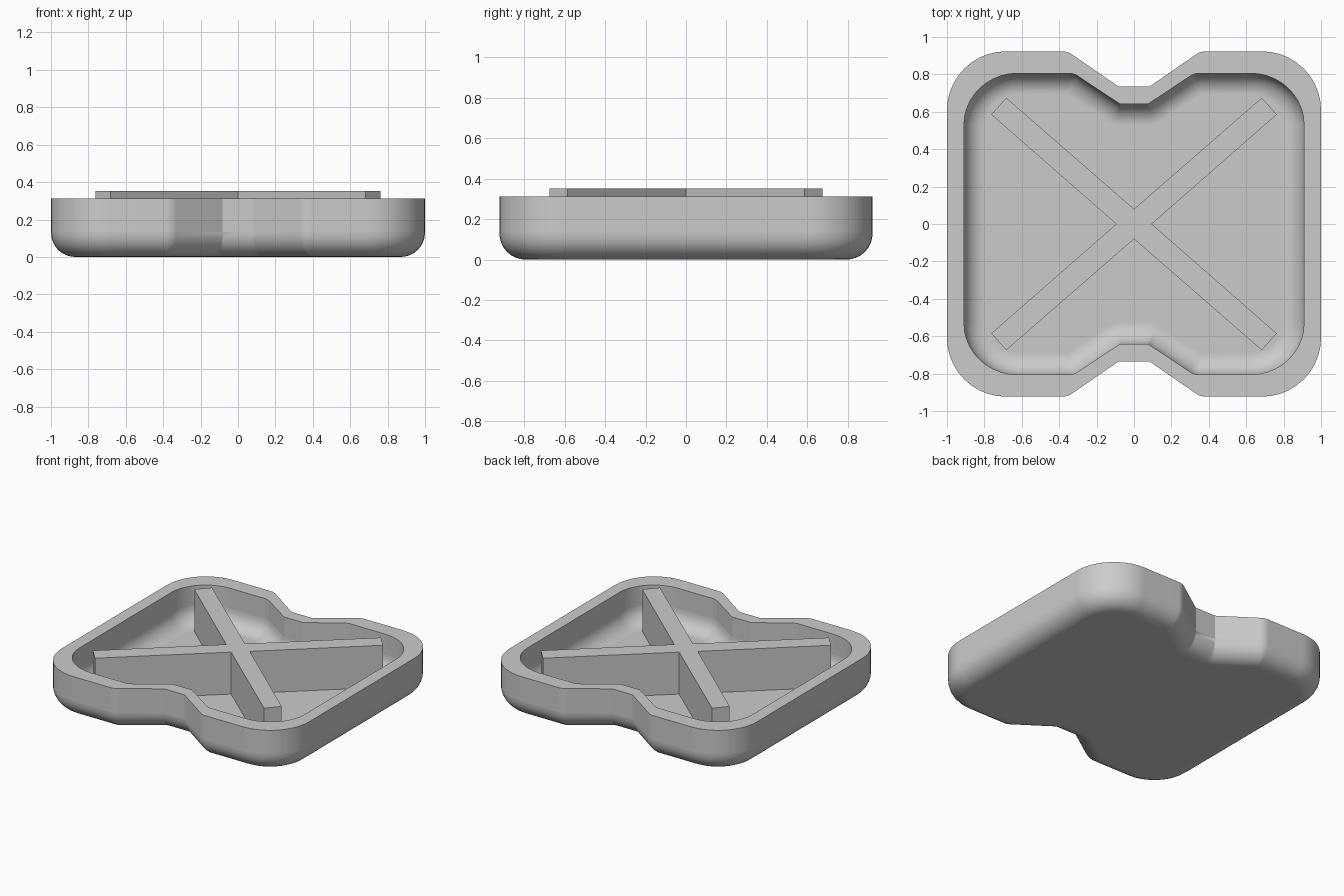
import bpy, bmesh, math
from mathutils import Vector

if "Cube" in bpy.data.objects:
    bpy.data.objects.remove(bpy.data.objects["Cube"], do_unlink=True)

grey = bpy.data.materials.new("plain grey")
grey.use_nodes = True
COLOUR = (0.6, 0.6, 0.6, 1)
grey.diffuse_color = COLOUR
grey.node_tree.nodes["Principled BSDF"].inputs["Base Color"].default_value = COLOUR


def finish(name, bm):
    bmesh.ops.remove_doubles(bm, verts=bm.verts, dist=0.0002)
    bmesh.ops.recalc_face_normals(bm, faces=bm.faces)
    mesh = bpy.data.meshes.new(name)
    bm.to_mesh(mesh)
    bm.free()
    mesh.materials.append(grey)
    obj = bpy.data.objects.new(name, mesh)
    bpy.context.collection.objects.link(obj)
    bpy.ops.object.select_all(action="DESELECT")
    obj.select_set(True)
    bpy.context.view_layer.objects.active = obj
    bpy.ops.object.shade_smooth_by_angle(angle=math.radians(30))
    # Keep the large flat faces evenly shaded
    weighted = obj.modifiers.new("flat_shading", "WEIGHTED_NORMAL")
    weighted.keep_sharp = True


def rounded_loop(points, inset, steps=10):
    """Inset the outline and round its corners; the point count stays fixed."""
    loop, n = [], len(points)
    for i, (p, r) in enumerate(points):
        p = Vector(p)
        a = (p - Vector(points[i - 1][0])).normalized()
        b = (Vector(points[(i + 1) % n][0]) - p).normalized()
        turn = math.atan2(a.cross(b), a.dot(b))
        side = math.copysign(1, turn)
        na, nb = Vector((-a.y, a.x)), Vector((-b.y, b.x))
        mitre = p + (na + nb) * inset / (1 + na.dot(nb))
        r = max(r - side * inset, 0)
        start = mitre - a * r * math.tan(abs(turn) / 2)
        centre = start + na * side * r
        arm = start - centre
        for k in range(steps + 1):
            t = turn * k / steps
            loop.append(centre + Vector((arm.x * math.cos(t) - arm.y * math.sin(t),
                                         arm.x * math.sin(t) + arm.y * math.cos(t))))
    return loop


RIM, FLOOR, FILLET = 0.312, 0.045, 0.13

# Outline with a notch at front and back: corner position and rounding radius
quarter = [((1, 0.923), 0.315), ((0.355, 0.923), 0.1), ((0.083, 0.735), 0.0)]
back = quarter + [((-x, y), r) for (x, y), r in reversed(quarter)]
outline = back + [((-x, -y), r) for (x, y), r in back]


def shell_layers(base, scale_x, scale_y, scale_z):
    """Loops from the rounded bottom edge up to the rim."""
    layers = []
    rise = FILLET * scale_z
    for k in range(9):
        t = math.pi / 2 * k / 8
        layers.append((FILLET * (1 - math.sin(t)), base + rise * (1 - math.cos(t))))
    layers += [(0, base + rise + 0.006), (0, RIM)]
    return [[(p.x * scale_x, p.y * scale_y, z) for p in rounded_loop(outline, inset)]
            for inset, z in layers]


# Tray: outside wall, flat rim, inside wall and floor
bm = bmesh.new()
layers = shell_layers(0, 1, 1, 1) + shell_layers(FLOOR, 0.909, 0.873, 0.9)[::-1]
rings = [[bm.verts.new(co) for co in layer] for layer in layers]
for low, high in zip(rings, rings[1:]):
    for i in range(len(low)):
        j = (i + 1) % len(low)
        bm.faces.new((low[i], low[j], high[j], high[i]))
bm.faces.new(rings[0][::-1])
bm.faces.new(rings[-1])
finish("tray", bm)

# Crossed divider standing on the tray floor
bm = bmesh.new()
tip = [(0.095, 0), (0.763, 0.585), (0.683, 0.675), (0, 0.08)]
half = tip + [(-x, y) for x, y in tip[-2:0:-1]]
cross = half + [(-x, -y) for x, y in half]
face = bm.faces.new([bm.verts.new((x, y, FLOOR)) for x, y in cross])
extruded = bmesh.ops.extrude_face_region(bm, geom=[face])["geom"]
top = [v for v in extruded if isinstance(v, bmesh.types.BMVert)]
bmesh.ops.translate(bm, verts=top, vec=(0, 0, 0.352 - FLOOR))
finish("cross_divider", bm)
